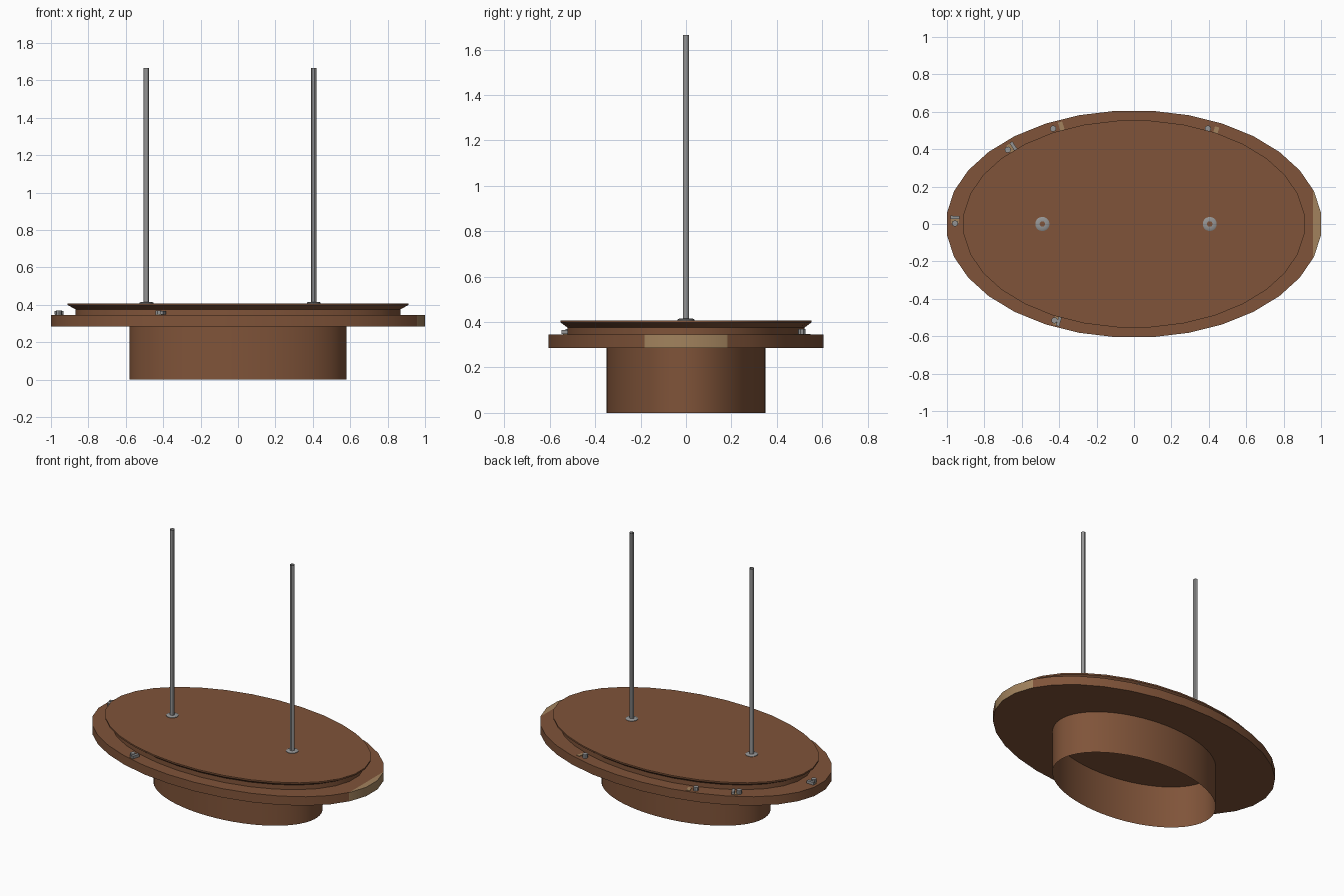
import bpy, bmesh, math
from mathutils import Matrix

if "Cube" in bpy.data.objects:
    bpy.data.objects.remove(bpy.data.objects["Cube"])


def material(name, rgb):
    m = bpy.data.materials.new(name)
    m.diffuse_color = (*rgb, 1)
    m.use_nodes = True
    m.node_tree.nodes["Principled BSDF"].inputs["Base Color"].default_value = m.diffuse_color
    return m


BROWN = material("brown_wood", (0.215, 0.088, 0.041))
TAN = material("tan_patch", (0.36, 0.225, 0.11))
GREY = material("grey_metal", (0.30, 0.30, 0.30))


def finish(name, bm, mats, smooth=True):
    me = bpy.data.meshes.new(name)
    bm.normal_update()
    bm.to_mesh(me)
    bm.free()
    for m in mats:
        me.materials.append(m)
    ob = bpy.data.objects.new(name, me)
    bpy.context.collection.objects.link(ob)
    if smooth:
        bpy.ops.object.select_all(action='DESELECT')
        ob.select_set(True)
        bpy.context.view_layer.objects.active = ob
        bpy.ops.object.shade_smooth_by_angle(angle=math.radians(30))
    return ob


def rings(profile, n, bottom=True, top=True, cx=0):
    """Stack of elliptical rings (rx, ry, z) joined by quads."""
    bm = bmesh.new()
    loops = []
    for rx, ry, z in profile:
        angles = [2 * math.pi * (i + 0.5) / n for i in range(n)]
        loops.append([bm.verts.new((cx + rx * math.cos(a), ry * math.sin(a), z)) for a in angles])
    for a, b in zip(loops, loops[1:]):
        for i in range(n):
            j = (i + 1) % n
            bm.faces.new((a[i], a[j], b[j], b[i]))
    if bottom:
        bm.faces.new(loops[0][::-1])
    if top:
        bm.faces.new(loops[-1])
    return bm


# open oval base tube
finish("base_tube", rings([(0.582, 0.351, 0), (0.582, 0.351, 0.286)], 64, False, False), [BROWN])

# wide oval plate with tan patch on its right end
bm = rings([(1.005, 0.608, 0.285), (1.005, 0.608, 0.345)], 32)
bmesh.ops.bisect_plane(bm, geom=bm.verts[:] + bm.edges[:] + bm.faces[:],
                       plane_co=(0.958, 0, 0), plane_no=(1, 0, 0))
bm.normal_update()
for f in bm.faces:
    if f.calc_center_median().x > 0.959 and f.normal.z > -0.5:
        f.material_index = 1
finish("oval_plate", bm, [BROWN, TAN])

# upper disc with undercut rim
finish("upper_disc", rings([(0.872, 0.525, 0.345), (0.872, 0.525, 0.376),
                            (0.915, 0.555, 0.398), (0.915, 0.555, 0.408)], 32, False), [BROWN])

# two tall rods with base collars
for side, x in (("left", -0.49), ("right", 0.405)):
    finish(side + "_rod", rings([(0.0145, 0.0145, 0.405), (0.0145, 0.0145, 1.665)],
                                12, False, False, x), [GREY])
    finish(side + "_collar", rings([(0.038, 0.038, 0.406), (0.038, 0.038, 0.411),
                                    (0.030, 0.030, 0.415), (0.0145, 0.0145, 0.415)],
                                   16, False, False, x), [GREY])


# small clips around the ledge: peg, bar and tan mark
def box(bm, mat4, loc, size):
    bmesh.ops.create_cube(bm, size=1, matrix=mat4 @ Matrix.Translation(loc) @ Matrix.Diagonal((*size, 1)))


def clip(name, x, y, bar, mark):
    a = math.atan2(y / 0.37, x)
    place = Matrix.Translation((x, y, 0.345)) @ Matrix.Rotation(a, 4, 'Z')
    bm = bmesh.new()
    bmesh.ops.create_cone(bm, cap_ends=True, segments=8, radius1=0.017, radius2=0.017, depth=0.025,
                          matrix=place @ Matrix.Translation((0, 0, 0.0125)))
    if bar:
        box(bm, place, (0, bar, 0.012), (0.05, 0.018, 0.018))
    finish(name + "_peg", bm, [GREY], False)
    bm = bmesh.new()
    box(bm, place, (0, mark, 0.001), (0.045, 0.024, 0.004))
    finish(name + "_mark", bm, [TAN], False)


clip("left_clip", -0.957, 0.003, -0.032, -0.014)
clip("back_left_clip", -0.675, 0.397, -0.036, -0.017)
clip("back_clip", -0.432, 0.510, 0, -0.045)
clip("back_right_clip", 0.395, 0.510, 0, -0.045)
clip("front_clip", -0.425, -0.515, 0.024, 0.008)
